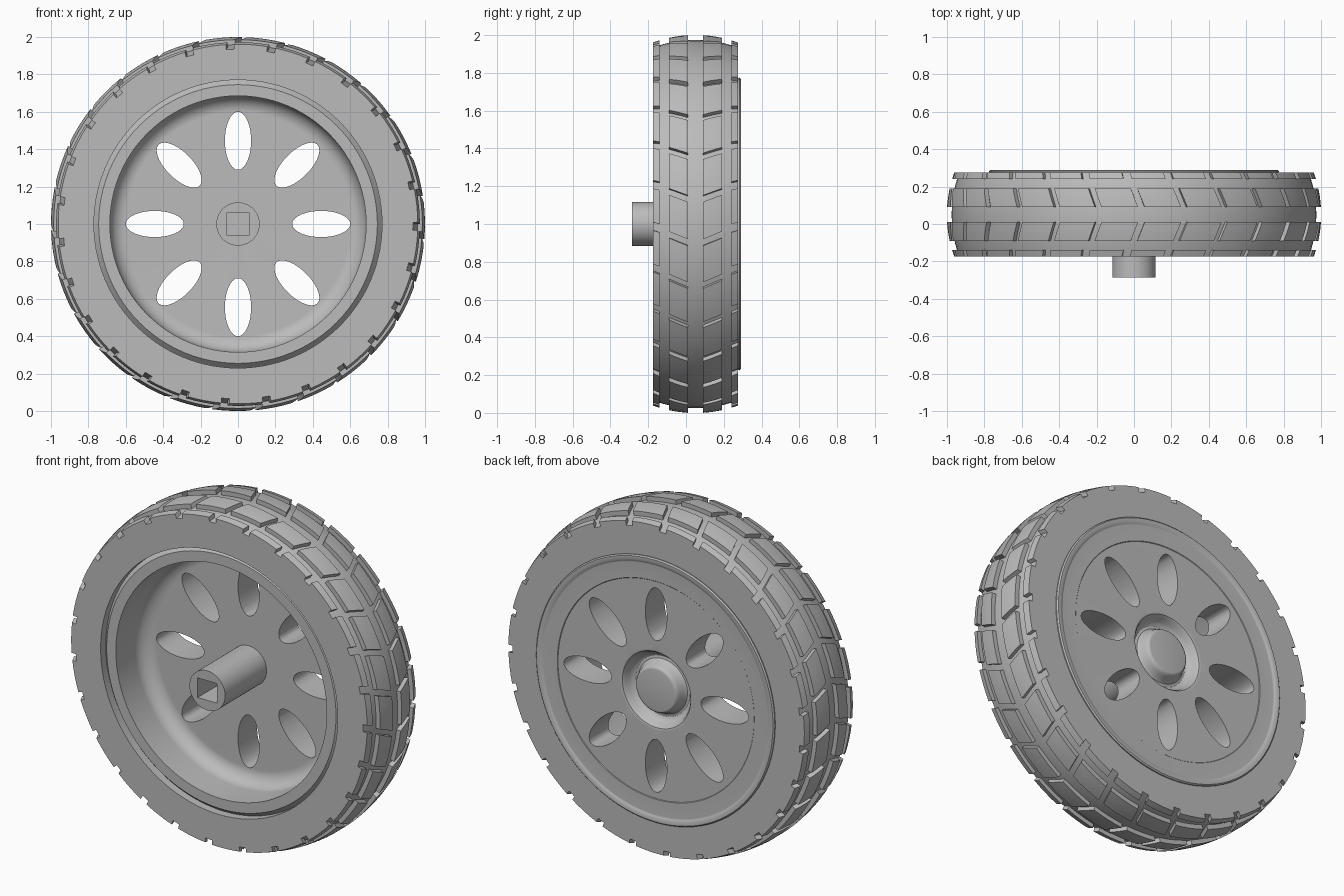
import bpy, bmesh
from math import sin, cos, pi, radians
from mathutils import Matrix

if "Cube" in bpy.data.objects:
    bpy.data.objects.remove(bpy.data.objects["Cube"])

GREY = (0.5, 0.5, 0.5, 1)
mat = bpy.data.materials.new("plain grey")
mat.use_nodes = True
mat.diffuse_color = GREY
mat.node_tree.nodes["Principled BSDF"].inputs["Base Color"].default_value = GREY

MID = 0.05          # centre plane of the tyre
HALF = 0.225        # half width of the tyre
BLOCKS = 27         # tread blocks per row
PITCH = 2 * pi / BLOCKS


def point(r, a, y):
    """Position at radius r, angle a from the top, around the axle."""
    return (r * sin(a), y, 1 + r * cos(a))


def finish(name, bm):
    bmesh.ops.remove_doubles(bm, verts=bm.verts, dist=1e-5)
    bmesh.ops.recalc_face_normals(bm, faces=bm.faces)
    mesh = bpy.data.meshes.new(name)
    bm.to_mesh(mesh)
    bm.free()
    obj = bpy.data.objects.new(name, mesh)
    bpy.context.collection.objects.link(obj)
    obj.data.materials.append(mat)
    return obj


def activate(obj):
    bpy.ops.object.select_all(action='DESELECT')
    obj.select_set(True)
    bpy.context.view_layer.objects.active = obj


def smooth(obj):
    activate(obj)
    bpy.ops.object.shade_smooth_by_angle(angle=radians(32))
    mod = obj.modifiers.new("even_normals", 'WEIGHTED_NORMAL')
    mod.keep_sharp = True
    bpy.ops.object.modifier_apply(modifier=mod.name)


def lathe(name, profile, steps, closed):
    """Turn a (radius, y) profile around the axle."""
    bm = bmesh.new()
    rings = [[bm.verts.new(point(r, 2 * pi * i / steps, y)) for i in range(steps)]
             for r, y in profile]
    pairs = list(zip(rings, rings[1:])) + ([(rings[-1], rings[0])] if closed else [])
    for a, b in pairs:
        for i in range(steps):
            j = (i + 1) % steps
            bm.faces.new((a[i], a[j], b[j], b[i]))
    return finish(name, bm)


def cut(obj, cutter):
    activate(obj)
    mod = obj.modifiers.new("cut", 'BOOLEAN')
    mod.operation, mod.solver, mod.object = 'DIFFERENCE', 'EXACT', cutter
    bpy.ops.object.modifier_apply(modifier=mod.name)
    bpy.data.objects.remove(cutter)


def carcass_radius(y):
    return 0.975 - 0.04 * ((y - MID) / HALF) ** 2


# Tyre body: crowned tread and flat sidewalls
crown = [MID + HALF * (i / 6 - 1) for i in range(13)]
tyre = lathe("tyre", [(0.77, MID - HALF)] + [(carcass_radius(y), y) for y in crown]
             + [(0.77, MID + HALF)], BLOCKS * 4, True)
smooth(tyre)


# Tread rows: raised curved blocks slanted into a chevron
def tread_row(name, near, far, side, gap, slant, shift):
    bm = bmesh.new()
    na, ny = 5, 4
    for k in range(BLOCKS):
        top, low = [], []
        for j in range(ny):
            d = near + (far - near) * j / (ny - 1)
            y = MID + side * d
            offset = shift - slant * (d - near)
            start = k * PITCH + offset + gap / 2
            span = PITCH - gap
            angles = [start + span * i / (na - 1) for i in range(na)]
            r = carcass_radius(y)
            top.append([bm.verts.new(point(r + 0.026, a, y)) for a in angles])
            low.append([bm.verts.new(point(r - 0.015, a, y)) for a in angles])
        for grid in (top, low):
            for j in range(ny - 1):
                for i in range(na - 1):
                    bm.faces.new((grid[j][i], grid[j][i + 1],
                                  grid[j + 1][i + 1], grid[j + 1][i]))
        for j in (0, ny - 1):
            for i in range(na - 1):
                bm.faces.new((top[j][i], top[j][i + 1], low[j][i + 1], low[j][i]))
        for i in (0, na - 1):
            for j in range(ny - 1):
                bm.faces.new((top[j][i], top[j + 1][i], low[j + 1][i], low[j][i]))
    smooth(finish(name, bm))


for label, side in (("front", -1), ("back", 1)):
    tread_row(label + "_chevron_blocks", 0.04, 0.14, side, 0.035, 0.4, 0.04)
    tread_row(label + "_edge_blocks", 0.19, HALF, side, 0.045, 0.3, -0.035)

# Rim: deep dish in front, rolled lip and hub recess at the back
fillet = [(0.6 + 0.085 * sin(t * pi / 16), 0.015 + 0.085 * cos(t * pi / 16))
          for t in range(9)]
front = [(0, 0.1)] + fillet + [(0.685, -0.155), (0.745, -0.155), (0.772, -0.125)]
lip = [(0.772, 0.27), (0.775, 0.283), (0.768, 0.29), (0.75, 0.29), (0.738, 0.284),
       (0.73, 0.28), (0.64, 0.28), (0.637, 0.277)]
recess = [(0.235, 0.277), (0.222, 0.273), (0.212, 0.26), (0.203, 0.235),
          (0.19, 0.218), (0.175, 0.212), (0.16, 0.215), (0.148, 0.23),
          (0.14, 0.258), (0.132, 0.273), (0.12, 0.28), (0, 0.28)]
rim = lathe("rim", front + lip + recess, 96, False)

# Eight elliptical openings in the rim disc
bm = bmesh.new()
for k in range(8):
    a = k * pi / 4
    place = (Matrix.Translation(point(0.445, a, 0.19)) @ Matrix.Rotation(a, 4, 'Y')
             @ Matrix.Diagonal((0.07, 1, 0.155, 1)) @ Matrix.Rotation(pi / 2, 4, 'X'))
    bmesh.ops.create_cone(bm, cap_ends=True, segments=40, radius1=1, radius2=1,
                          depth=0.4, matrix=place)
cut(rim, finish("opening_cutter", bm))
smooth(rim)

# Axle hub with a square socket
hub = lathe("axle_hub", [(0, -0.285), (0.116, -0.285), (0.116, 0.15), (0, 0.15)], 48, False)
bm = bmesh.new()
bmesh.ops.create_cube(bm, size=1, matrix=Matrix.Translation((0, -0.2, 1))
                      @ Matrix.Diagonal((0.125, 0.4, 0.115, 1)))
cut(hub, finish("socket_cutter", bm))
smooth(hub)
